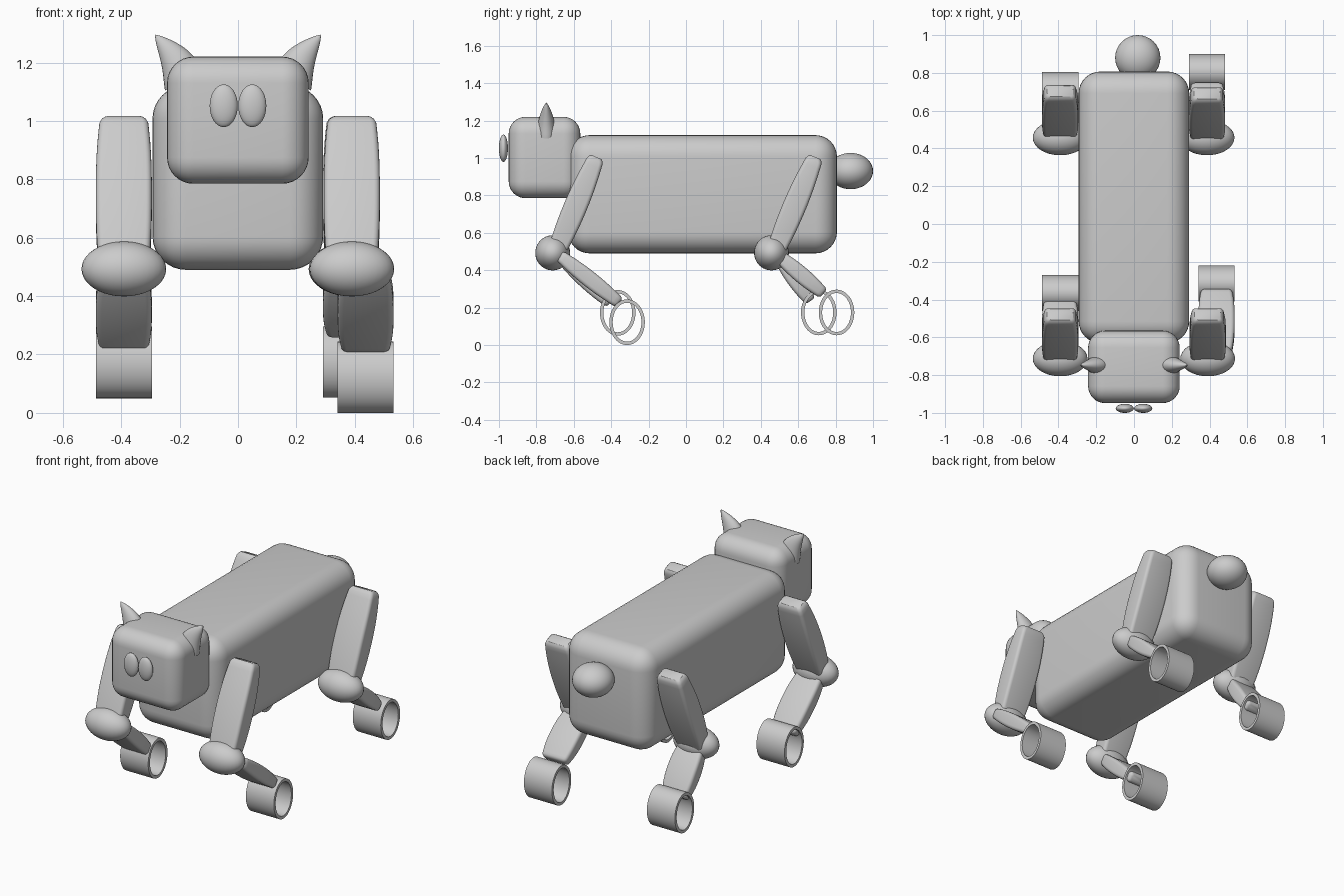
import bpy, bmesh, math
from mathutils import Vector

cube = bpy.data.objects.get("Cube")
if cube:
    bpy.data.objects.remove(cube, do_unlink=True)

grey = bpy.data.materials.new("plain grey")
grey.use_nodes = True
COLOUR = (0.6, 0.6, 0.6, 1)
grey.diffuse_color = COLOUR
grey.node_tree.nodes["Principled BSDF"].inputs["Base Color"].default_value = COLOUR


def finish(name, bm, angle=40):
    """Turn a bmesh into a smooth-shaded grey object."""
    bmesh.ops.recalc_face_normals(bm, faces=bm.faces[:])
    mesh = bpy.data.meshes.new(name)
    bm.to_mesh(mesh)
    bm.free()
    mesh.materials.append(grey)
    obj = bpy.data.objects.new(name, mesh)
    bpy.context.collection.objects.link(obj)
    bpy.ops.object.select_all(action='DESELECT')
    obj.select_set(True)
    bpy.context.view_layer.objects.active = obj
    bpy.ops.object.shade_smooth_by_angle(angle=math.radians(angle))
    return obj


def rounded_box(name, low, high, radius):
    low, high = Vector(low), Vector(high)
    bm = bmesh.new()
    bmesh.ops.create_cube(bm, size=1)
    for v in bm.verts:
        v.co = (low + high) / 2 + v.co * (high - low)
    bmesh.ops.bevel(bm, geom=bm.edges[:], offset=radius, segments=8,
                    profile=0.5, affect='EDGES')
    return finish(name, bm)


def ellipsoid(name, centre, radii):
    bm = bmesh.new()
    bmesh.ops.create_uvsphere(bm, u_segments=32, v_segments=20, radius=1)
    for v in bm.verts:
        v.co = Vector(centre) + v.co * Vector(radii)
    return finish(name, bm)


def loft(name, rings, loop=False):
    """Skin a list of point rings, capped at both ends or joined in a loop."""
    bm = bmesh.new()
    rows = [[bm.verts.new(p) for p in ring] for ring in rings]
    n = len(rows[0])
    pairs = list(zip(rows, rows[1:]))
    if loop:
        pairs.append((rows[-1], rows[0]))
    else:
        bm.faces.new(rows[0])
        bm.faces.new(rows[-1])
    for a, b in pairs:
        for i in range(n):
            j = (i + 1) % n
            bm.faces.new((a[i], a[j], b[j], b[i]))
    return finish(name, bm)


def limb(name, x, start, end, width, thick):
    """Slab with rounded edges, swelling gently towards its middle."""
    a, b = Vector((x, *start)), Vector((x, *end))
    side = Vector((1, 0, 0))
    across = (b - a).normalized().cross(side)
    rings = []
    for t in [0, 0.015, 0.04] + [i / 12 for i in range(1, 12)] + [0.96, 0.985, 1]:
        s = abs(2 * t - 1)
        trim = 0.012 * max(0, (s - 0.92) / 0.08) ** 2
        hw = width / 2 * (1 - 0.16 * s ** 2.5) - trim
        ht = thick / 2 * (1 - 0.32 * s ** 2) - trim
        r = min(0.02, ht * 0.6)
        ring = []
        for q, (su, sv) in enumerate([(1, 1), (-1, 1), (-1, -1), (1, -1)]):
            for k in range(5):
                w = (q + k / 4) * math.pi / 2
                u = su * (hw - r) + r * math.cos(w)
                v = sv * (ht - r) + r * math.sin(w)
                ring.append(a.lerp(b, t) + side * u + across * v)
        rings.append(ring)
    return loft(name, rings)


def foot_ring(name, x, y, z, width):
    """Open oval tube lying across the model."""
    rings = []
    for dx, wall in [(-1, 0), (1, 0), (1, 0.018), (-1, 0.018)]:
        rings.append([(x + dx * width / 2,
                       y + (0.095 - wall) * math.cos(w),
                       z + (0.122 - wall) * math.sin(w))
                      for w in (i * math.tau / 48 for i in range(48))])
    return loft(name, rings, loop=True)


def ear(name, s):
    """Tapering oval horn leaning outwards."""
    base, tip = Vector((0.19, -0.747, 1.14)), Vector((0.283, -0.747, 1.295))
    across = (tip - base).normalized().cross(Vector((0, 1, 0)))
    rings = []
    for i in range(17):
        t = i / 16
        size = max(0.02, (1 - t ** 1.6) ** 0.8)
        c = base.lerp(tip, t)
        c.x -= 0.018 * math.sin(math.pi * t)
        ring = []
        for k in range(24):
            w = k * math.tau / 24
            p = c + across * (0.07 * size * math.cos(w))
            p.y += 0.05 * size * math.sin(w)
            ring.append((s * p.x, p.y, p.z))
        rings.append(ring)
    return loft(name, rings)


# Trunk, head and tail
rounded_box("body", (-0.293, -0.63, 0.49), (0.292, 0.807, 1.122), 0.115)
rounded_box("head", (-0.243, -0.948, 0.785), (0.242, -0.565, 1.22), 0.09)
ellipsoid("tail", (0.02, 0.88, 0.93), (0.12, 0.12, 0.097))

# Eyes and ears
for side, s in (("left", 1), ("right", -1)):
    ellipsoid(side + "_eye", (s * 0.049, -0.976, 1.052), (0.048, 0.024, 0.073))
    ear(side + "_ear", s)

# Legs: name, hip x, knee y, shift of upper leg, shin x, shin end, foot centre
WIDTH = 0.192
LEGS = [
    ("front_left", 0.39, -0.713, 0, 0.437, (-0.355, 0.225), (-0.315, 0.122)),
    ("front_right", -0.391, -0.713, 0, -0.391, (-0.405, 0.225), (-0.365, 0.172)),
    ("back_left", 0.387, 0.457, 0, 0.387, (0.735, 0.275), (0.805, 0.174)),
    ("back_right", -0.391, 0.457, 0.012, -0.391, (0.665, 0.235), (0.71, 0.174)),
]
for name, x, knee, shift, shin_x, ankle, foot in LEGS:
    hip = knee + 0.187 + 0.047 + shift
    limb(name + "_upper_leg", x, (hip, 1.005), (hip - 0.23, 0.46), WIDTH, 0.125)
    ellipsoid(name + "_knee", (x, knee, 0.493), (0.145, 0.093, 0.094))
    limb(name + "_lower_leg", shin_x, (knee + 0.035, 0.48), ankle, WIDTH, 0.088)
    foot_ring(name + "_foot", shin_x, *foot, WIDTH)
